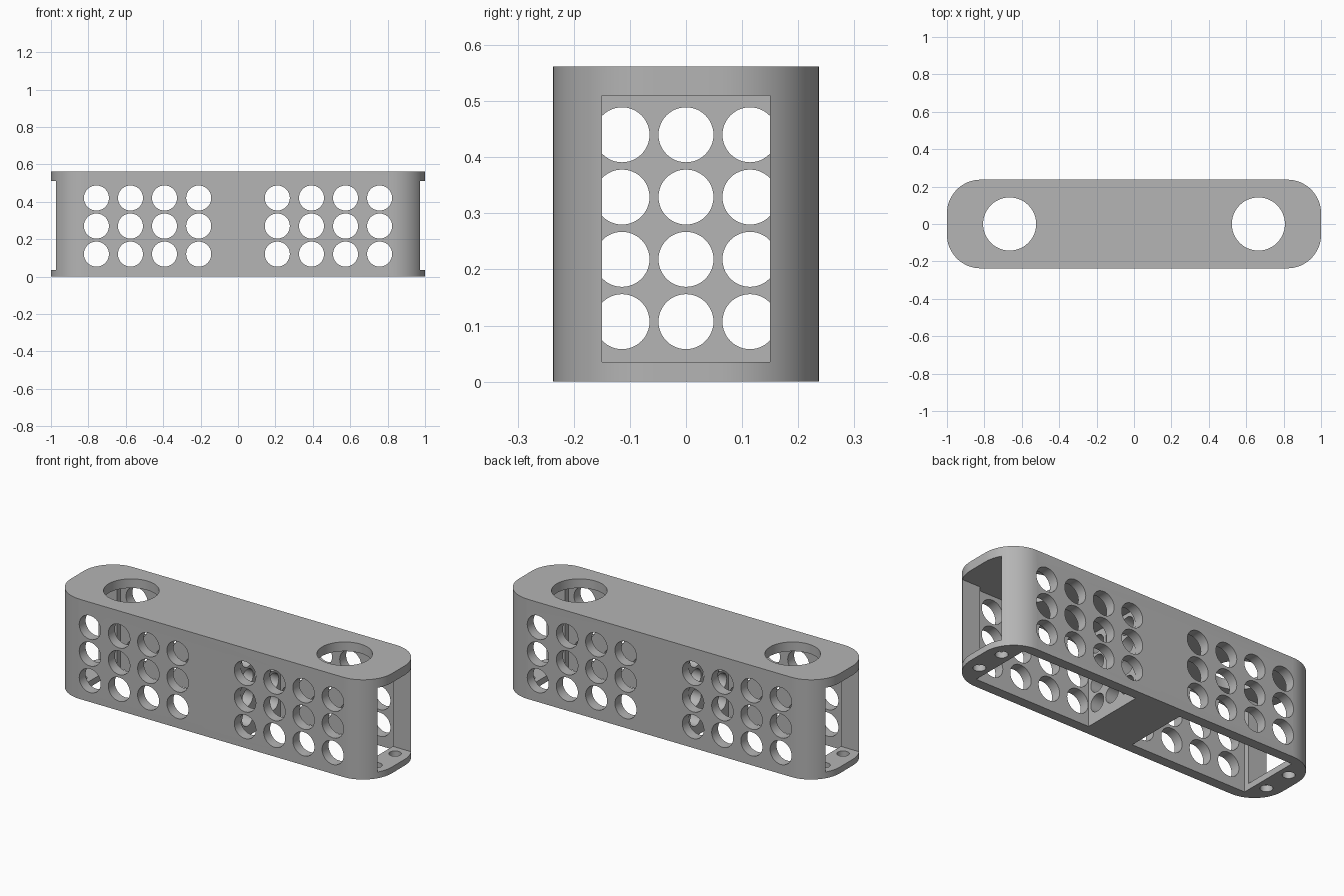
import bpy, bmesh
from math import pi, cos, sin
from mathutils import Matrix, Vector

cube = bpy.data.objects.get("Cube")
if cube:
    bpy.data.objects.remove(cube, do_unlink=True)

HALF_Y, HEIGHT, RADIUS = 0.237, 0.562, 0.18
CEILING, FLOOR = 0.51, 0.035
BLOCK_X, CAVITY_X, CAVITY_Y = 0.14, 0.86, 0.18

grey = bpy.data.materials.new("plain grey")
grey.use_nodes = True
colour = (0.46, 0.46, 0.46, 1)
grey.diffuse_color = colour
grey.node_tree.nodes["Principled BSDF"].inputs["Base Color"].default_value = colour


def make_object(name, bm):
    bmesh.ops.recalc_face_normals(bm, faces=bm.faces)
    mesh = bpy.data.meshes.new(name)
    bm.to_mesh(mesh)
    bm.free()
    obj = bpy.data.objects.new(name, mesh)
    bpy.context.collection.objects.link(obj)
    return obj


def add_box(bm, low, high):
    low, high = Vector(low), Vector(high)
    scale = Matrix.Diagonal((*(high - low), 1))
    bmesh.ops.create_cube(bm, size=1, matrix=Matrix.Translation((low + high) / 2) @ scale)


def add_cylinder(bm, centre, radius, length, axis):
    turn = {"X": Matrix.Rotation(pi / 2, 4, "Y"),
            "Y": Matrix.Rotation(pi / 2, 4, "X"),
            "Z": Matrix.Identity(4)}[axis]
    bmesh.ops.create_cone(bm, cap_ends=True, segments=48, radius1=radius, radius2=radius,
                          depth=length, matrix=Matrix.Translation(centre) @ turn)


# Body: rounded bar extruded upwards
bm = bmesh.new()
outline = []
STEPS = 16
for quarter, (sx, sy) in enumerate([(1, 1), (-1, 1), (-1, -1), (1, -1)]):
    for i in range(STEPS + 1):
        a = (quarter + i / STEPS) * pi / 2
        outline.append(bm.verts.new((sx * (1 - RADIUS) + RADIUS * cos(a),
                                     sy * (HALF_Y - RADIUS) + RADIUS * sin(a), 0)))
base = bm.faces.new(outline)
walls = bmesh.ops.extrude_face_region(bm, geom=[base])
bmesh.ops.translate(bm, vec=(0, 0, HEIGHT),
                    verts=[v for v in walls["geom"] if isinstance(v, bmesh.types.BMVert)])
body = make_object("perforated_housing", bm)
body.data.materials.append(grey)
bpy.context.view_layer.objects.active = body
body.select_set(True)


def cut(name, bm):
    cutter = make_object(name, bm)
    cutter.hide_render = True
    cutter.data.materials.append(grey)
    mod = body.modifiers.new(name, "BOOLEAN")
    mod.operation, mod.solver, mod.object = "DIFFERENCE", "EXACT", cutter
    bpy.ops.object.modifier_apply(modifier=mod.name)
    bpy.data.objects.remove(cutter, do_unlink=True)


SIDES = (-1, 1)

# Two cavities open at the bottom, leaving the central block
bm = bmesh.new()
for s in SIDES:
    x0, x1 = sorted((s * BLOCK_X, s * CAVITY_X))
    add_box(bm, (x0, -CAVITY_Y, -0.1), (x1, CAVITY_Y, CEILING))
cut("cavities", bm)

# End windows
bm = bmesh.new()
for s in SIDES:
    x0, x1 = sorted((s * 0.7, s * 1.1))
    add_box(bm, (x0, -0.15, FLOOR), (x1, 0.15, CEILING))
cut("end_windows", bm)

# Round holes through the long walls
bm = bmesh.new()
for s in SIDES:
    for x in (0.21, 0.393, 0.575, 0.757):
        for z in (0.12, 0.27, 0.42):
            add_cylinder(bm, (s * x, 0, z), 0.067, 1, "Y")
cut("wall_holes", bm)

# Lengthwise bores through the central block
bm = bmesh.new()
for y in (-0.114, 0, 0.114):
    for row in range(4):
        add_cylinder(bm, (0, y, 0.107 + row * 0.111), 0.049, 0.5, "X")
cut("block_bores", bm)

# Large openings in the top
bm = bmesh.new()
for s in SIDES:
    add_cylinder(bm, (s * 0.665, 0, HEIGHT), 0.142, 0.2, "Z")
cut("top_openings", bm)

# Small fixing holes in the end ledges
bm = bmesh.new()
for s in SIDES:
    for y in SIDES:
        add_cylinder(bm, (s * 0.92, y * 0.085, 0), 0.032, 0.2, "Z")
cut("fixing_holes", bm)

bpy.ops.object.shade_smooth_by_angle()
